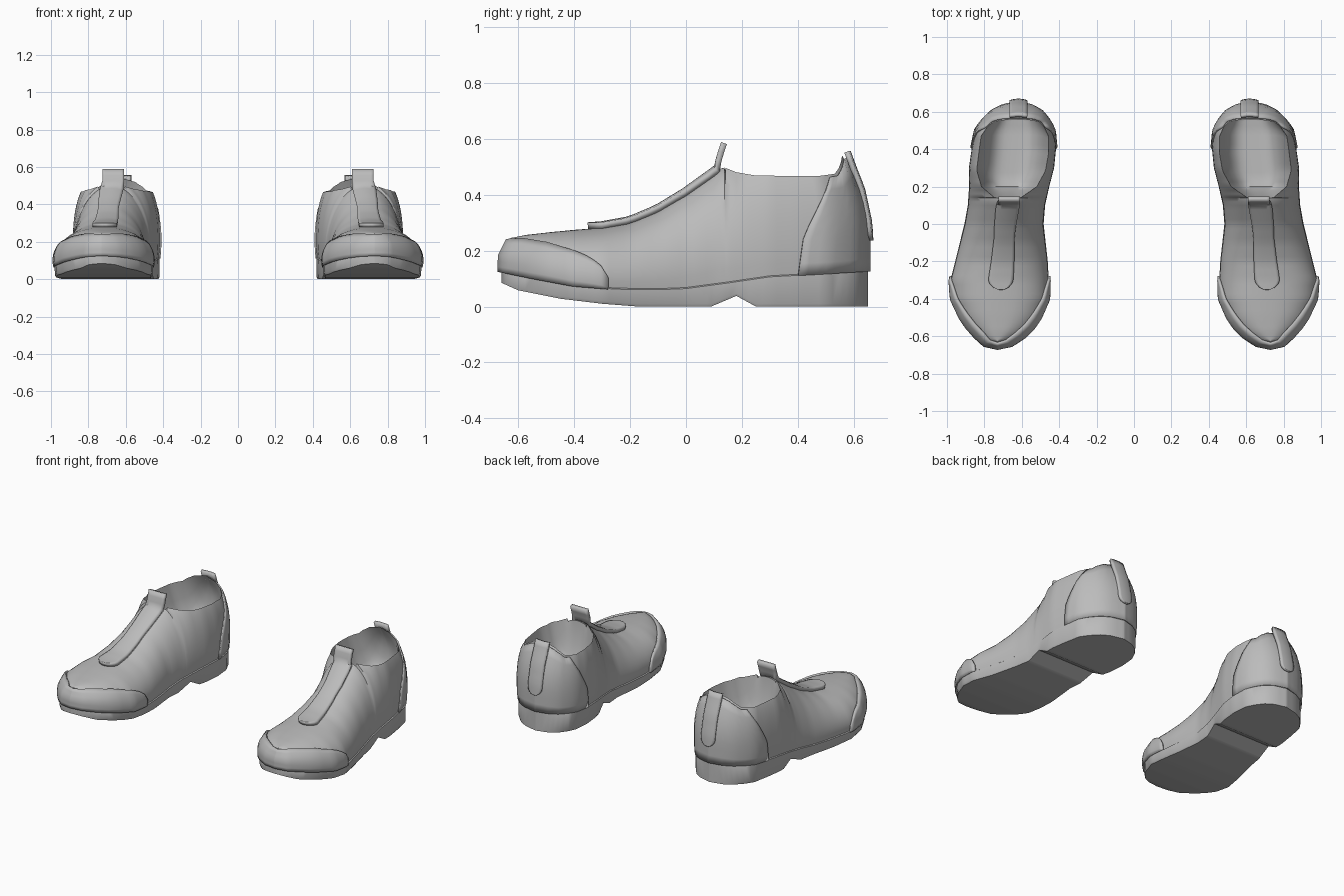
import bpy
import bmesh
from math import sqrt, sin, pi

if "Cube" in bpy.data.objects:
    bpy.data.objects.remove(bpy.data.objects["Cube"])

grey = bpy.data.materials.new("plain grey")
grey.use_nodes = True
GREY = (0.5, 0.5, 0.5, 1)
grey.diffuse_color = GREY
grey.node_tree.nodes["Principled BSDF"].inputs["Base Color"].default_value = GREY


def table(*pts):
    """Piecewise linear lookup through (position, value) pairs."""
    def look(v):
        if v <= pts[0][0]:
            return pts[0][1]
        for (a, fa), (b, fb) in zip(pts, pts[1:]):
            if v <= b:
                return fa + (fb - fa) * (v - a) / (b - a)
        return pts[-1][1]
    return look


# Shape of one shoe along its length
inner = table((-.66, .73), (-.645, .655), (-.6, .585), (-.55, .535), (-.5, .5), (-.4, .455),
              (-.3, .452), (-.2, .457), (0, .48), (.1, .472), (.2, .45), (.3, .425),
              (.4, .415), (.5, .425), (.55, .45), (.6, .49), (.63, .54), (.65, .62))
outer = table((-.66, .73), (-.645, .8), (-.6, .85), (-.55, .895), (-.5, .93), (-.4, .978),
              (-.3, .985), (-.2, .96), (0, .91), (.1, .892), (.2, .885), (.3, .885),
              (.4, .87), (.5, .85), (.55, .815), (.6, .765), (.63, .71), (.65, .62))
crest = table((-.66, .245), (-.6, .256), (-.5, .266), (-.3, .282), (-.2, .3), (-.1, .342),
              (0, .403), (.1, .475), (.13, .5), (.18, .48), (.25, .468), (.5, .466),
              (.58, .475), (.62, .51), (.65, .54))
sole_top = table((-.66, .13), (-.55, .108), (-.4, .08), (-.25, .068), (-.1, .066), (0, .07),
                 (.15, .09), (.3, .112), (.45, .12), (.65, .132))
sole_low = table((-.66, .085), (-.6, .058), (-.45, .028), (-.3, .01), (-.17, 0), (.09, 0),
                 (.18, .038), (.25, 0))
squareness = table((-.66, 2.6), (-.4, 2.3), (0, 2), (.14, 2.1), (.3, 3), (.65, 3.5))
mouth = table((.14, .33), (.2, .68), (.28, .8), (.4, .82), (.65, .88))
MOUTH_FRONT = .14


def centre(y):
    return (inner(y) + outer(y)) / 2


def half(y):
    return max(.001, (outer(y) - inner(y)) / 2)


def lean(y, z):
    """Slope the heel forward and the toe backward with height."""
    if y > .3:
        return y - 1.1 * max(0, z - .25) ** 2 * (y - .3) / .35
    if y < -.4:
        return y + .5 * max(0, z - .18) * (-.4 - y) / .26
    return y


def wall(y, side, h):
    """Point on the upper; h runs from the sole (0) to the crest or rim (1)."""
    n, low = squareness(y), sole_top(y) - .006
    reach = (1 - mouth(y) ** n) ** (1 / n) if y > MOUTH_FRONT else 1
    x = half(y) * max(0, 1 - (h * reach) ** n) ** (1 / n) * (1 - .04 * (1 - h) ** 6)
    z = low + (crest(y) - low) * h
    return (centre(y) + side * x, lean(y, z), z)


def height_at(y, dx):
    n, low = squareness(y), sole_top(y) - .006
    return low + (crest(y) - low) * max(0, 1 - abs(dx / half(y)) ** n) ** (1 / n)


def finish(name, rows, closed=False, thick=0, angle=40):
    """Skin rows of points, thicken if wanted, and mirror to the other shoe."""
    bm = bmesh.new()
    grid = [[bm.verts.new(p) for p in row] for row in rows]
    n = len(rows[0])
    for a, b in zip(grid, grid[1:]):
        for j in range(n if closed else n - 1):
            k = (j + 1) % n
            bm.faces.new((a[j], a[k], b[k], b[j]))
    bmesh.ops.remove_doubles(bm, verts=bm.verts, dist=.0005)
    if closed:
        bmesh.ops.holes_fill(bm, edges=bm.edges)
        bmesh.ops.recalc_face_normals(bm, faces=bm.faces)
    mesh = bpy.data.meshes.new(name)
    bm.to_mesh(mesh)
    bm.free()
    mesh.materials.append(grey)
    obj = bpy.data.objects.new(name, mesh)
    bpy.context.collection.objects.link(obj)
    bpy.context.view_layer.objects.active = obj
    obj.select_set(True)
    bpy.ops.object.shade_smooth_by_angle(angle=angle * pi / 180)
    obj.select_set(False)
    if thick:
        mod = obj.modifiers.new("thickness", "SOLIDIFY")
        mod.thickness, mod.offset = thick, 1
    mod = obj.modifiers.new("pair", "MIRROR")
    mod.use_mirror_merge = False


def spread(a, b, count):
    return [a + (b - a) * i / (count - 1) for i in range(count)]


# Stations, closer together at the toe, the heel and the front of the mouth
stations = ([-.66, -.655, -.645, -.625] + spread(-.6, .1, 29) + [.12, .138, .142, .16, .18]
            + spread(.2, .55, 15) + [.575, .6, .615, .63, .64, .646, .65])

# Upper, with the sunken foot opening in the same skin
WALL, TOP = 12, 7
rows = []
for y in stations:
    n = squareness(y)
    open_here = y > MOUTH_FRONT
    top_h = 1 if open_here else (1 - .33 ** n) ** (1 / n)
    hs = [top_h * sin(pi / 2 * i / WALL) for i in range(WALL + 1)]
    left = [wall(y, -1, h) for h in hs]
    right = [wall(y, 1, h) for h in reversed(hs)]
    middle = []
    for i in range(1, 2 * TOP):
        u = i / TOP - 1
        if open_here:
            x = half(y) * mouth(y) * u
            along = min(1, (y - MOUTH_FRONT) / .06) * min(1, (.65 - y) / .06)
            z = crest(y) - .24 * sqrt(along) * (1 - u ** 4)
        else:
            x = half(y) * .33 * u
            z = height_at(y, x)
        middle.append((centre(y) + x, lean(y, z), z))
    rows.append(left + middle + right)
finish("upper", rows, angle=50)

# Sole with raised toe, arch notch and heel
rows = []
for y in sorted(stations + [.09]):
    c, w, t, b = centre(y), half(y), sole_top(y), sole_low(y)
    edge = [(.95, t), (.985, t - .006), (.975, b + .01), (.95, b)]
    rows.append([(c - w * f, y, z) for f, z in edge]
                + [(c + w * f, y, z) for f, z in reversed(edge)])
finish("sole", rows, closed=True)

# Toe cap wrapping the front below a sloping edge
cap_edge = table((-.66, .235), (-.6, .236), (-.5, .222), (-.4, .195), (-.34, .17),
                 (-.3, .14), (-.27, .08))
cap_ys = [-.66, -.655, -.645, -.625] + spread(-.6, -.28, 14)


def cap_strip(y, side):
    low = sole_top(y) - .006
    top = (cap_edge(y) - low) / (crest(y) - low)
    return [wall(y, side, h) for h in spread(0, top, 7)]


cols = [cap_strip(y, -1) for y in reversed(cap_ys)] + [cap_strip(y, 1) for y in cap_ys]
finish("toe_cap", list(zip(*cols)), thick=.013)

# Heel counter panel, its front edge sweeping back towards the rim
sweep = table((0, .4), (.4, .42), (.7, .48), (1, .555))
rows = []
for h in spread(0, .97, 9):
    ys = [sweep(h) + (.65 - sweep(h)) * sin(pi / 2 * i / 12) for i in range(13)]
    rows.append([wall(y, 1, h) for y in ys] + [wall(y, -1, h) for y in reversed(ys)])
finish("heel_counter", rows, thick=.009)

# Tongue strap lying on the instep, ending in a standing pull tab
strap_half = table((-.3, .065), (-.05, .05), (.13, .058))
rows = []
for y in [-.35, -.347, -.338, -.32, -.3] + spread(-.27, .12, 14):
    w = strap_half(y) * sqrt(max(.02, 1 - max(0, (-.29 - y) / .06) ** 2))
    rows.append([(centre(y) - .006 + w * u, y, height_at(y, w * u) + .001)
                 for u in spread(-1, 1, 9)])
for y, z in ((.127, .52), (.136, .55), (.146, .581)):
    rows.append([(.667 + .058 * u, y, z) for u in spread(-1, 1, 9)])
finish("tongue_strap", rows, thick=.022)

# Heel pull strap with a rounded lower end
heel_y = table((.235, .652), (.3, .648), (.42, .622), (.5, .59), (.55, .572))
rows = []
for z in [.235, .238, .247, .26, .28] + spread(.31, .55, 8):
    w = .045 * sqrt(max(.03, 1 - max(0, (.28 - z) / .045) ** 2))
    rows.append([(.618 - w * u, heel_y(z) - 3 * (w * u) ** 2, z) for u in spread(-1, 1, 7)])
finish("heel_strap", rows, thick=.018)
